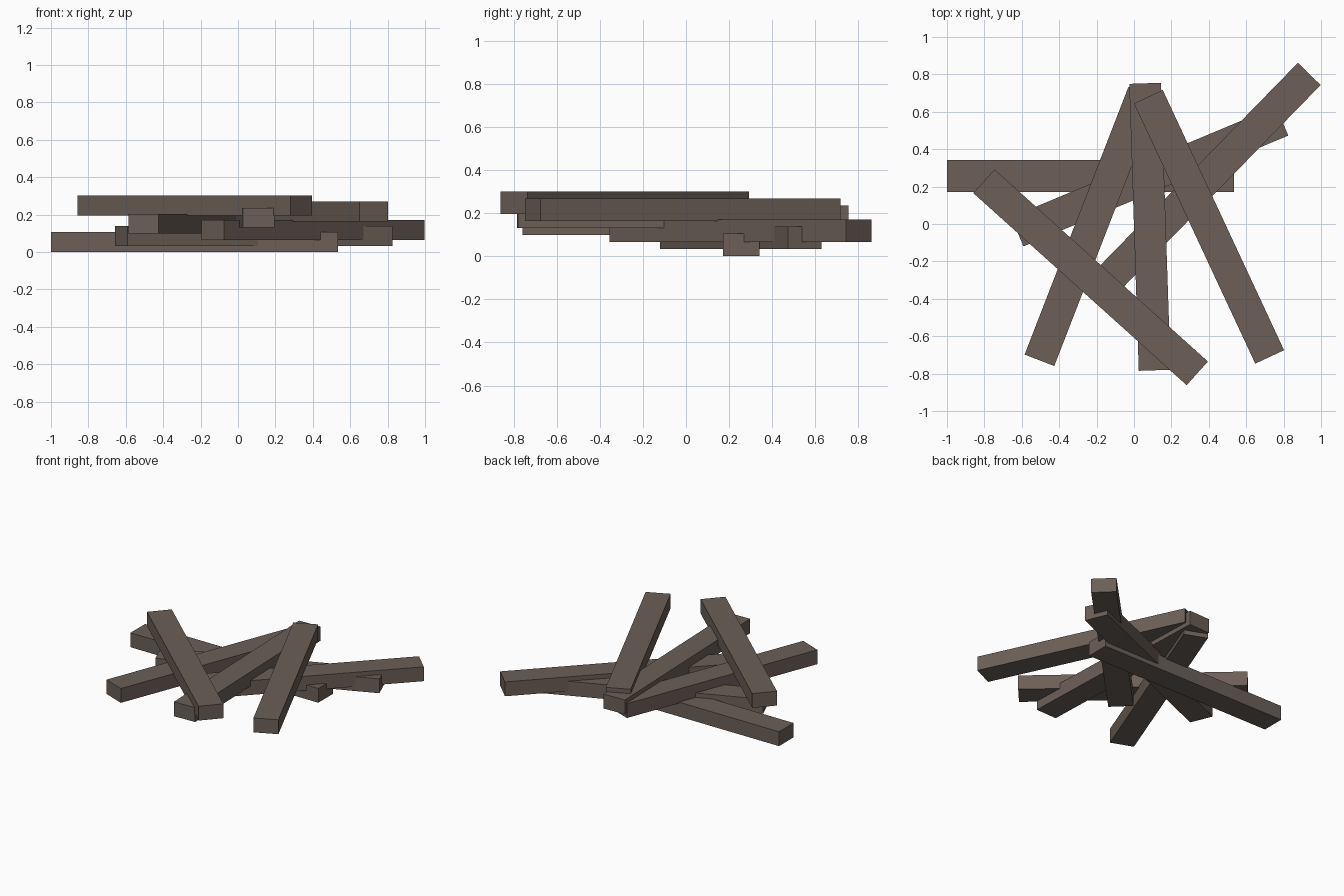
import bpy, math

if "Cube" in bpy.data.objects:
    bpy.data.objects.remove(bpy.data.objects["Cube"])

LENGTH, WIDTH, HEIGHT = 1.535, 0.17, 0.106
STEP = 0.0325  # rise of each plank over the one below

wood = bpy.data.materials.new("grey_brown_wood")
wood.diffuse_color = (0.15, 0.115, 0.095, 1)
wood.use_nodes = True
wood.node_tree.nodes["Principled BSDF"].inputs["Base Color"].default_value = wood.diffuse_color


def plank(level, x, y, angle):
    """One squared timber, lying flat and turned about z."""
    bpy.ops.mesh.primitive_cube_add(
        size=1, location=(x, y, level * STEP + HEIGHT / 2),
        rotation=(0, 0, math.radians(angle)))
    ob = bpy.context.object
    ob.name = f"plank_{level + 1}"
    ob.scale = (LENGTH, WIDTH, HEIGHT)
    bpy.ops.object.transform_apply(location=False, rotation=False, scale=True)
    ob.data.materials.append(wood)


# Loose pile, lowest plank first: centre x, centre y, turn in degrees
layout = [
    (-0.232, 0.257, 0),
    (0.084, 0.255, 22.7),
    (0.401, 0.253, 45.7),
    (-0.228, -0.013, 68.8),
    (0.085, -0.015, -88.1),
    (0.401, -0.015, -65),
    (-0.232, -0.285, -42),
]
for level, (x, y, angle) in enumerate(layout):
    plank(level, x, y, angle)
